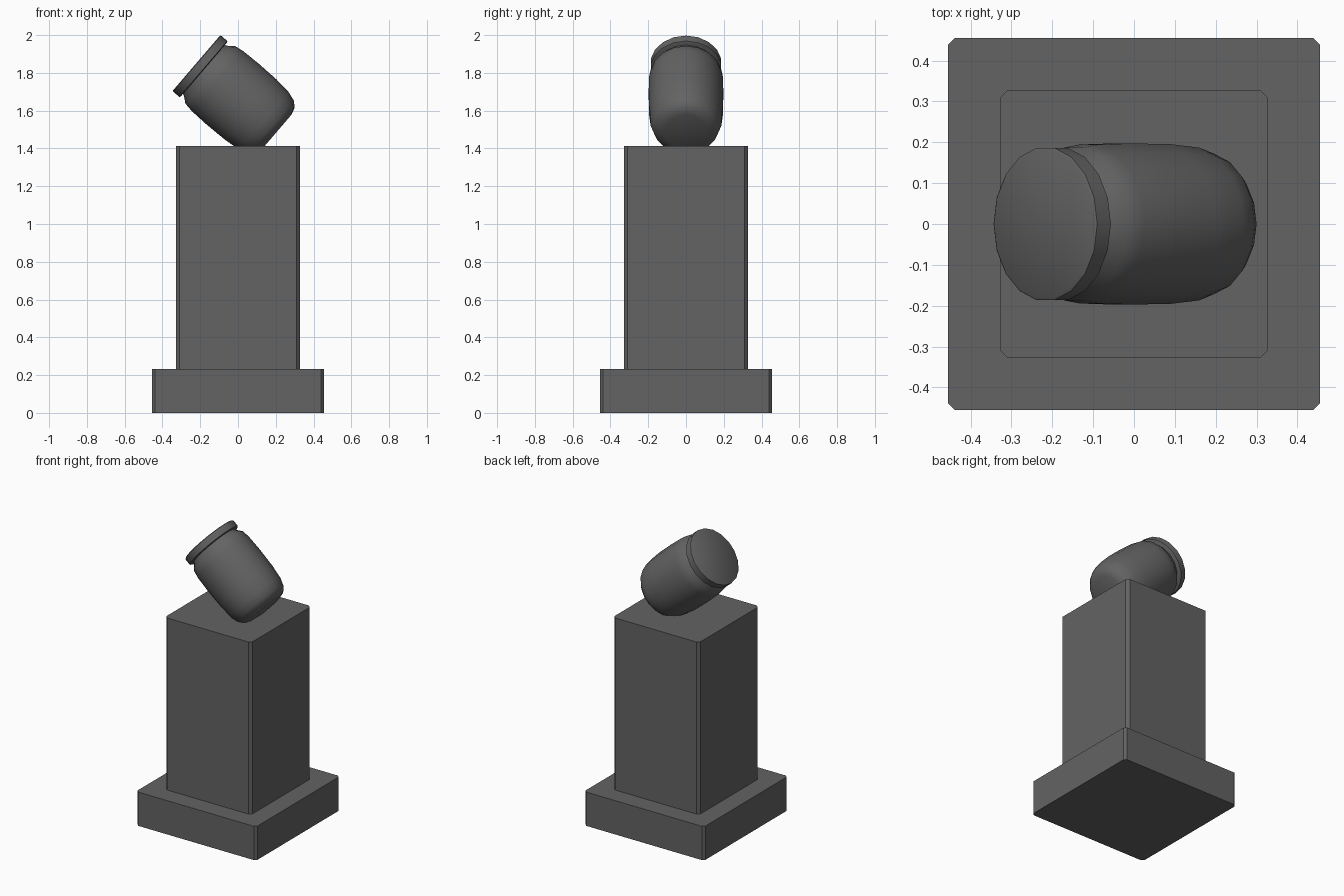
import bpy, bmesh, math

if "Cube" in bpy.data.objects:
    bpy.data.objects.remove(bpy.data.objects["Cube"])

stone = bpy.data.materials.new("dark_grey")
stone.diffuse_color = (0.125, 0.125, 0.125, 1)
stone.use_nodes = True
stone.node_tree.nodes["Principled BSDF"].inputs["Base Color"].default_value = stone.diffuse_color


def finish(name, bm):
    bmesh.ops.recalc_face_normals(bm, faces=bm.faces)
    me = bpy.data.meshes.new(name)
    bm.to_mesh(me)
    bm.free()
    me.materials.append(stone)
    ob = bpy.data.objects.new(name, me)
    bpy.context.collection.objects.link(ob)
    return ob


def block(name, half, z0, z1, cut):
    """Square block with chamfered upright corners."""
    bm = bmesh.new()
    a, b = half, half - cut
    outline = [(a, -b), (a, b), (b, a), (-b, a), (-a, b), (-a, -b), (-b, -a), (b, -a)]
    face = bm.faces.new([bm.verts.new((x, y, z0)) for x, y in outline])
    ext = bmesh.ops.extrude_face_region(bm, geom=[face])
    top = [v for v in ext["geom"] if isinstance(v, bmesh.types.BMVert)]
    bmesh.ops.translate(bm, verts=top, vec=(0, 0, z1 - z0))
    if not any(len(f.verts) == 8 and f.calc_center_median().z < z0 + 1e-4 for f in bm.faces):
        bm.faces.new([v for v in bm.verts if v.co.z < z0 + 1e-4][:8])
    return finish(name, bm)


def turned(name, profile, y_scale, sides=18):
    """Capped lathe about the tilted jar axis; profile is (depth below lid top, radius)."""
    bm = bmesh.new()
    rings = []
    for t, r in profile:
        rings.append([bm.verts.new((r * math.cos(2 * math.pi * i / sides),
                                    y_scale * r * math.sin(2 * math.pi * i / sides), -t))
                      for i in range(sides)])
    for lo, hi in zip(rings, rings[1:]):
        for i in range(sides):
            j = (i + 1) % sides
            bm.faces.new((lo[i], lo[j], hi[j], hi[i]))
    bm.faces.new(rings[0])
    bm.faces.new(rings[-1])
    ob = finish(name, bm)
    ob.location = (-0.22, 0, 1.852)
    ob.rotation_euler = (0, math.radians(-49.4), 0)
    bpy.ops.object.select_all(action='DESELECT')
    ob.select_set(True)
    bpy.context.view_layer.objects.active = ob
    bpy.ops.object.shade_smooth_by_angle(angle=math.radians(35))
    return ob


# Pedestal
block("plinth", 0.456, 0.0, 0.232, 0.017)
block("pillar", 0.328, 0.232, 1.414, 0.019)

# Tilted jar resting in the pillar top
turned("jar_lid", [(0, 0.189), (0.004, 0.195), (0.048, 0.195), (0.052, 0.188)], 0.97)
turned("jar_body", [(0.045, 0.168), (0.062, 0.174), (0.095, 0.201), (0.145, 0.209),
                    (0.25, 0.212), (0.377, 0.21), (0.47, 0.201), (0.52, 0.185),
                    (0.548, 0.160), (0.56, 0.12)], 0.945)
